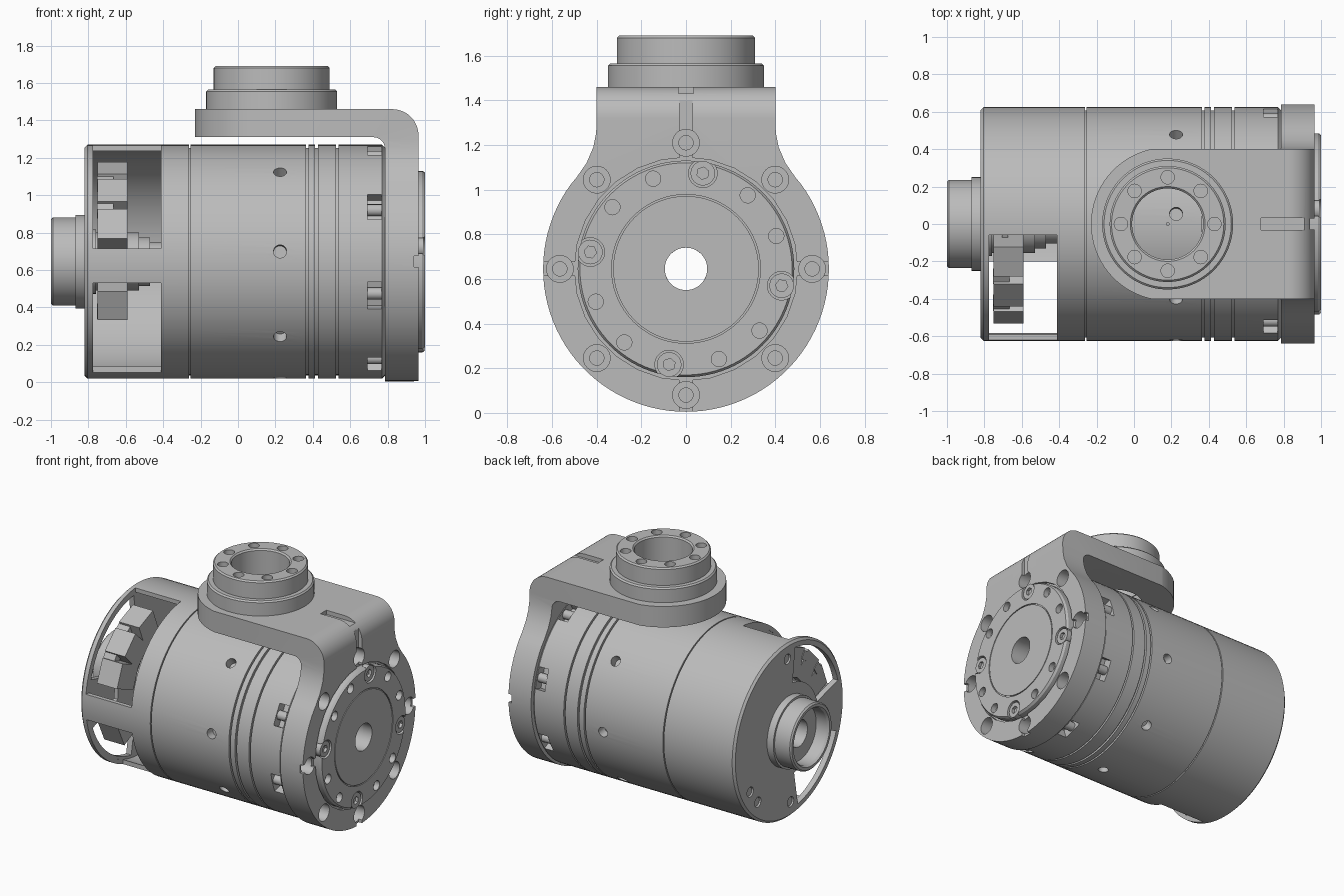
import bpy, bmesh
from math import cos, sin, pi, radians
from mathutils import Matrix, Vector

if "Cube" in bpy.data.objects:
    bpy.data.objects.remove(bpy.data.objects["Cube"])

C = 0.645  # height of the main axis
grey = bpy.data.materials.new("machined_grey")
grey.use_nodes = True
grey.diffuse_color = (0.5, 0.5, 0.5, 1)
grey.node_tree.nodes["Principled BSDF"].inputs["Base Color"].default_value = (0.5, 0.5, 0.5, 1)


def finish(name, bm):
    bmesh.ops.recalc_face_normals(bm, faces=bm.faces)
    mesh = bpy.data.meshes.new(name)
    bm.to_mesh(mesh)
    bm.free()
    mesh.materials.append(grey)
    ob = bpy.data.objects.new(name, mesh)
    bpy.context.collection.objects.link(ob)
    return ob


def lathe(name, profile, place, seg=96):
    """Spin a closed profile of (along, radius) pairs."""
    bm = bmesh.new()
    rings = [[bm.verts.new(place(a, r, 2 * pi * i / seg)) for i in range(seg)] for a, r in profile]
    for k, ring in enumerate(rings):
        nxt = rings[(k + 1) % len(rings)]
        for i in range(seg):
            j = (i + 1) % seg
            bm.faces.new((ring[i], ring[j], nxt[j], nxt[i]))
    return finish(name, bm)


def around_x(a, r, t):
    return (a, r * cos(t), C + r * sin(t))


def around_z(a, r, t):
    return (0.18 + r * cos(t), r * sin(t), a)


def prism(name, outline, place, lo, hi):
    """Extrude a flat outline between two depths."""
    bm = bmesh.new()
    base = bm.faces.new([bm.verts.new(place(u, v, lo)) for u, v in outline])
    move = Vector(place(0, 0, hi)) - Vector(place(0, 0, lo))
    new = bmesh.ops.extrude_face_region(bm, geom=[base])["geom"]
    bmesh.ops.translate(bm, vec=move, verts=[g for g in new if isinstance(g, bmesh.types.BMVert)])
    if base.is_valid and len(base.link_loops if hasattr(base, "link_loops") else base.loops) == 0:
        bm.faces.remove(base)
    bmesh.ops.holes_fill(bm, edges=bm.edges)
    return finish(name, bm)


def arc(cx, cy, r, start, end, n):
    return [(cx + r * cos(radians(start + (end - start) * i / n)),
             cy + r * sin(radians(start + (end - start) * i / n))) for i in range(n + 1)]


def spokes(name, kind, size, x, radius, angles):
    """Repeat a cylinder (along x or radial) or a box around the main axis."""
    bm = bmesh.new()
    for a in angles:
        m = (Matrix.Translation((0, 0, C)) @ Matrix.Rotation(radians(a), 4, 'X')
             @ Matrix.Translation((x, radius, 0)))
        if kind == 'box':
            bmesh.ops.create_cube(bm, size=1, matrix=m @ Matrix.Diagonal((*size, 1)))
        else:
            m = m @ Matrix.Rotation(pi / 2, 4, 'Y' if kind == 'axial' else 'X')
            bmesh.ops.create_cone(bm, cap_ends=True, segments=6 if size[0] < 0.03 else 28,
                                  radius1=size[0], radius2=size[0], depth=size[1], matrix=m)
    return finish(name, bm)


def box(name, lo, hi):
    bm = bmesh.new()
    lo, hi = Vector(lo), Vector(hi)
    bmesh.ops.create_cube(bm, size=1, matrix=Matrix.Translation((lo + hi) / 2)
                          @ Matrix.Diagonal((*(hi - lo), 1)))
    return finish(name, bm)


def boolean(ob, *tools, operation='DIFFERENCE'):
    for tool in tools:
        mod = ob.modifiers.new("cut", 'BOOLEAN')
        mod.operation, mod.solver, mod.object = operation, 'EXACT', tool
        bpy.context.view_layer.update()
        mesh = bpy.data.meshes.new_from_object(ob.evaluated_get(bpy.context.evaluated_depsgraph_get()))
        ob.modifiers.clear()
        ob.data = mesh
        bpy.data.objects.remove(tool)


eighths = range(0, 360, 45)

# Main housing: boss, end cap, hollow rear shell, solid drum with seam grooves
profile = [(-0.78, 0.595), (-0.78, 0.17), (-0.9, 0.17), (-0.9, 0.195), (-0.985, 0.195), (-1, 0.205),
           (-1, 0.225), (-0.99, 0.235), (-0.87, 0.235), (-0.87, 0.25), (-0.82, 0.25),
           (-0.82, 0.61), (-0.805, 0.625)]
for x, w in ((-0.257, 0.008), (0.37, 0.012), (0.42, 0.014), (0.53, 0.012)):
    profile += [(x - w / 2, 0.625), (x - w / 2, 0.608), (x + w / 2, 0.608), (x + w / 2, 0.625)]
profile += [(0.77, 0.625), (0.785, 0.61), (0.785, 0.095), (-0.41, 0.095), (-0.41, 0.595)]
housing = lathe("housing", profile, around_x)


def sector(start, end):
    pts = arc(0, C, 0.575, start, end, 16) + arc(0, C, 0.33, end, start, 12)
    return prism("end_window_cutter", pts, lambda u, v, d: (d, u, v), -0.85, -0.77)


boolean(housing,
        box("upper_window_cutter", (-0.775, -0.8, 0.715), (-0.412, -0.06, 1.4)),
        box("lower_window_cutter", (-0.775, -0.8, -0.1), (-0.412, -0.2, 0.53)),
        sector(97, 165), sector(201, 260),
        spokes("radial_hole_cutter", 'radial', (0.035, 0.12), 0.225, 0.62, [a - 5 for a in eighths]),
        spokes("pocket_cutter", 'box', (0.075, 0.14, 0.15), 0.73, 0.625, [a + 17 for a in eighths]),
        spokes("cap_hole_cutter", 'axial', (0.036, 0.08), -0.83, 0.52, (-32, -47, 88, 268)))
spokes("pocket_screws", 'axial', (0.032, 0.09), 0.73, 0.585, [a + 17 for a in eighths])
spokes("cap_screws", 'axial', (0.031, 0.03), -0.795, 0.52, (-32, -47, 88, 268))

# Stepped hollow shaft and electronics seen through the windows
lathe("stepped_shaft", [(-0.9, 0.095), (-0.9, 0.172), (-0.76, 0.172), (-0.76, 0.155), (-0.53, 0.155),
                        (-0.53, 0.13), (-0.47, 0.13), (-0.47, 0.105), (-0.405, 0.105), (-0.405, 0.095)],
      around_x, 48)
spokes("connector_blocks", 'box', (0.16, 0.2, 0.17), -0.67, 0.44, (112, 135, 158, 206))
spokes("board_segments", 'box', (0.03, 0.2, 0.3), -0.69, 0.3, (115, 145, 175, 205))
spokes("small_plugs", 'box', (0.09, 0.06, 0.06), -0.71, 0.5, (124, 147, 212))

# Bent bracket: side, end and plan outlines intersected
side = ([(0.785, -0.1), (0.965, -0.1)] + arc(0.825, 1.32, 0.14, 0, 90, 12)
        + [(-0.4, 1.46), (-0.4, 1.31)] + arc(0.725, 1.25, 0.06, 90, 0, 8))
bracket = prism("bracket", side, lambda u, v, d: (u, d, v), -0.8, 0.8)
neck = [(0.49, 1.055), (0.445, 1.12), (0.415, 1.19), (0.403, 1.25), (0.4, 1.3), (0.4, 1.6)]
end = (neck + [(-y, z) for y, z in reversed(neck)] + arc(0, C, 0.64, 140.1, 399.9, 72)[1:-1])
plan = arc(0.18, 0, 0.41, 90, 270, 36) + [(0.5, -0.41), (0.5, -0.9), (1.1, -0.9),
                                          (1.1, 0.9), (0.5, 0.9), (0.5, 0.41)]
boolean(bracket,
        prism("end_outline", end, lambda u, v, d: (d, u, v), -0.5, 1.2),
        prism("plan_outline", plan, lambda u, v, d: (u, v, d), -0.2, 1.7),
        operation='INTERSECT')
boolean(bracket,
        spokes("recess_cutter", 'axial', (0.5, 0.1), 0.99, 0, (0,)),
        spokes("axis_bore_cutter", 'axial', (0.1, 0.6), 0.9, 0, (0,)),
        spokes("counterbore_cutter", 'axial', (0.06, 0.2), 0.97, 0.565, eighths),
        spokes("bolt_hole_cutter", 'axial', (0.032, 0.3), 0.87, 0.565, eighths),
        spokes("slot_cutter", 'box', (0.05, 0.45, 0.06), 0.965, 0.71, (0, 90, 180, 270)),
        box("top_slot_cutter", (0.68, -0.033, 1.43), (1.1, 0.033, 1.6)),
        lathe("top_bore_cutter", [(1.2, 0.01), (1.2, 0.195), (1.6, 0.195), (1.6, 0.01)], around_z))

# Output disc with screws and holes
disc = lathe("output_disc", [(0.93, 0.095), (0.93, 0.485), (0.985, 0.485), (1, 0.475), (1, 0.333),
                             (0.992, 0.333), (0.992, 0.326), (1, 0.326), (1, 0.095)], around_x)
screw_angles = (80, 170, 260, 350)
hole_angles = [a for a in range(20, 360, 30) if a not in screw_angles]
boolean(disc,
        spokes("screw_pocket_cutter", 'axial', (0.064, 0.1), 1.005, 0.435, screw_angles),
        spokes("disc_hole_cutter", 'axial', (0.034, 0.1), 1.01, 0.43, hole_angles))
screws = spokes("disc_screws", 'axial', (0.055, 0.05), 0.967, 0.435, screw_angles)
boolean(screws, spokes("hex_cutter", 'axial', (0.028, 0.05), 0.997, 0.435, screw_angles))

# Top mounting flange with a ring of holes
flange = lathe("top_flange", [(1.45, 0.19), (1.45, 0.35), (1.555, 0.35), (1.565, 0.34), (1.565, 0.31),
                              (1.68, 0.31), (1.69, 0.3), (1.69, 0.2), (1.68, 0.19)], around_z)
bm = bmesh.new()
for a in eighths:
    x, y, z = around_z(1.68, 0.25, radians(a))
    bmesh.ops.create_cone(bm, cap_ends=True, segments=24, radius1=0.036, radius2=0.036, depth=0.14,
                          matrix=Matrix.Translation((x, y, z)))
boolean(flange, finish("flange_hole_cutter", bm))

# Smooth shading with sharp edges kept
for ob in bpy.context.collection.objects:
    if ob.type == 'MESH' and ob.data.materials and ob.data.materials[0] == grey:
        ob.data.shade_smooth()
        ob.data.set_sharp_from_angle(angle=radians(30))
